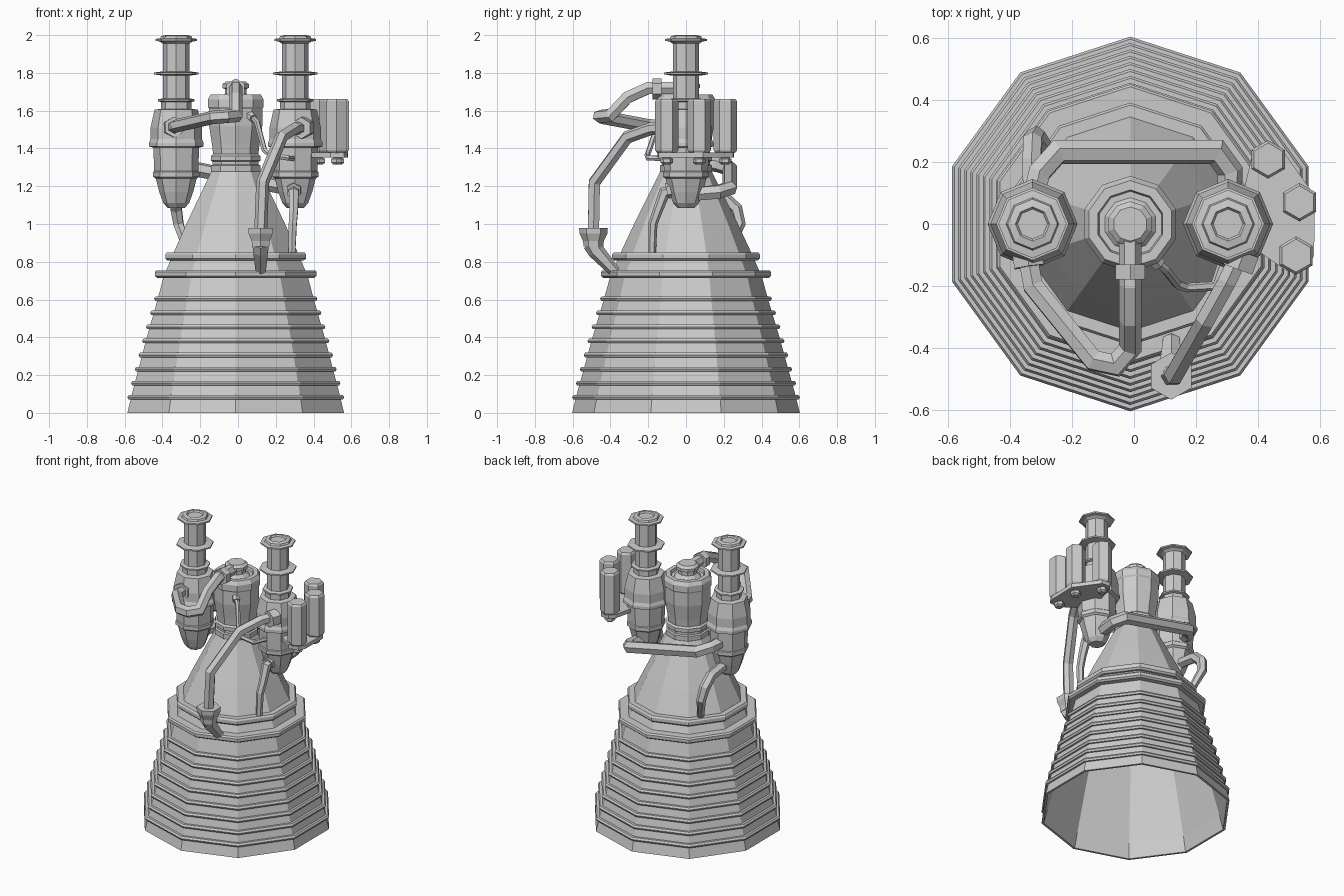
import bpy, bmesh, math
from mathutils import Vector, Quaternion

CX = -0.012  # engine axis


def finish(bm, name):
    bmesh.ops.recalc_face_normals(bm, faces=bm.faces)
    me = bpy.data.meshes.new(name)
    bm.to_mesh(me)
    bm.free()
    ob = bpy.data.objects.new(name, me)
    bpy.context.collection.objects.link(ob)
    return ob


def lathe(name, profile, sides, x=CX, y=0.0, closed=False):
    """Revolve (radius, z) points about a vertical axis, a corner facing +y."""
    bm = bmesh.new()
    rings = []
    for r, z in profile:
        rings.append([bm.verts.new((x + r * math.cos(math.pi / 2 + i * math.tau / sides),
                                    y + r * math.sin(math.pi / 2 + i * math.tau / sides), z))
                      for i in range(sides)])
    pairs = list(zip(rings, rings[1:]))
    if closed:
        pairs.append((rings[-1], rings[0]))
    for a, b in pairs:
        for i in range(sides):
            j = (i + 1) % sides
            bm.faces.new((a[i], a[j], b[j], b[i]))
    if not closed:
        bm.faces.new(rings[0])
        bm.faces.new(rings[-1])
    return finish(bm, name)


def tube(name, pts, radius, sides=6):
    """Sweep a polygon along a path with mitred corners; radius may be a list."""
    pts = [Vector(p) for p in pts]
    n = len(pts)
    rad = radius if isinstance(radius, list) else [radius] * n
    dirs = [(b - a).normalized() for a, b in zip(pts, pts[1:])]
    d = dirs[0]
    up = Vector((0, 0, 1)) if abs(d.z) < 0.9 else Vector((0, 1, 0))
    u = (up - d * up.dot(d)).normalized()
    bm = bmesh.new()
    rings = []
    for k in range(n):
        d_in, d_out = dirs[max(k - 1, 0)], dirs[min(k, n - 2)]
        t = (d_in + d_out).normalized()
        v = d_in.cross(u)
        ring = []
        for i in range(sides):
            a = i * math.tau / sides
            o = (u * math.cos(a) + v * math.sin(a)) * rad[k]
            o -= d_in * (o.dot(t) / d_in.dot(t))  # slide onto the mitre plane
            ring.append(bm.verts.new(pts[k] + o))
        rings.append(ring)
        u = d_in.rotation_difference(d_out) @ u
    for a, b in zip(rings, rings[1:]):
        for i in range(sides):
            j = (i + 1) % sides
            bm.faces.new((a[i], a[j], b[j], b[i]))
    bm.faces.new(rings[0])
    bm.faces.new(rings[-1])
    return finish(bm, name)


# Nozzle bell: hollow double wall
outer = [(0.603, 0), (0.578, 0.1), (0.55, 0.2), (0.495, 0.4), (0.435, 0.6), (0.402, 0.72),
         (0.345, 0.85), (0.275, 1.0), (0.135, 1.28)]
inner = [(r - 0.015, z) for r, z in reversed(outer)]
lathe("nozzle_bell", outer + inner, 10, closed=True)


def wall(z):
    for (r0, z0), (r1, z1) in zip(outer, outer[1:]):
        if z0 <= z <= z1:
            return r0 + (r1 - r0) * (z - z0) / (z1 - z0)


# Stiffening hoops
for i in range(8):
    z = 0.083 + i * 0.0745
    w = wall(z)
    lathe(f"nozzle_hoop_{i}", [(w - 0.01, z - 0.012), (w + 0.015, z - 0.012), (w + 0.021, z),
                               (w + 0.013, z + 0.012), (w - 0.01, z + 0.012)], 10, closed=True)

# Two large manifold rings
for i, (z, r, h) in enumerate([(0.735, 0.450, 0.02), (0.828, 0.391, 0.022)]):
    lathe(f"manifold_ring_{i}", [(wall(z) - 0.02, z - h), (r - 0.012, z - h), (r, z - h * 0.5),
                                 (r, z + h * 0.5), (r - 0.008, z + h), (wall(z) - 0.02, z + h)],
          10, closed=True)

# Combustion chamber with stepped injector head
lathe("combustion_chamber",
      [(0.13, 1.26), (0.138, 1.28), (0.138, 1.31), (0.128, 1.315), (0.128, 1.33), (0.138, 1.335),
       (0.138, 1.36), (0.126, 1.37), (0.132, 1.42), (0.148, 1.52), (0.148, 1.61), (0.155, 1.62),
       (0.155, 1.66), (0.14, 1.685), (0.11, 1.685), (0.105, 1.665), (0.085, 1.665), (0.06, 1.69),
       (0.06, 1.715), (0.073, 1.72), (0.073, 1.74), (0.055, 1.755)], 10)

# Twin turbopumps with inlet necks
pump = [(0.045, 1.085), (0.068, 1.11), (0.09, 1.17), (0.108, 1.24), (0.122, 1.25), (0.122, 1.275),
        (0.117, 1.28), (0.121, 1.405), (0.145, 1.41), (0.145, 1.43), (0.136, 1.45), (0.136, 1.51),
        (0.115, 1.605), (0.08, 1.61), (0.08, 1.645), (0.096, 1.65), (0.096, 1.66), (0.07, 1.665),
        (0.07, 1.785), (0.117, 1.792), (0.117, 1.802), (0.07, 1.808), (0.07, 1.955), (0.085, 1.965),
        (0.11, 1.97), (0.11, 1.98), (0.085, 1.983), (0.08, 1.995), (0.055, 2.0), (0.048, 1.99)]
for side, s in (("left", -1), ("right", 1)):
    lathe(f"{side}_turbopump", pump, 8, x=CX + s * 0.315)

# Cluster of three hexagonal canisters, each with a bolt below
for i, (x, y) in enumerate([(0.432, 0.208), (0.533, 0.07), (0.522, -0.102)]):
    lathe(f"canister_{i}", [(0.05, 1.375), (0.062, 1.39), (0.062, 1.65), (0.053, 1.662)], 6, x, y)
    lathe(f"canister_bolt_{i}", [(0.02, 1.315), (0.033, 1.325), (0.033, 1.345), (0.022, 1.35),
                                 (0.022, 1.365)], 6, x, y)

# Mounting plate under the canisters
bm = bmesh.new()
f = bm.faces.new([bm.verts.new((x, y, 1.352)) for x, y in
                  [(0.34, 0.05), (0.36, -0.06), (0.49, -0.15), (0.56, -0.145), (0.58, -0.1),
                   (0.583, 0.09), (0.47, 0.25), (0.41, 0.255), (0.38, 0.22)]])
ext = bmesh.ops.extrude_face_region(bm, geom=[f])
bmesh.ops.translate(bm, vec=(0, 0, 0.026),
                    verts=[v for v in ext["geom"] if isinstance(v, bmesh.types.BMVert)])
finish(bm, "canister_plate")

# Feed pipe from the left pump over to the injector head
tube("injector_pipe", [(-0.345, -0.09, 1.51), (-0.325, -0.2, 1.52), (-0.13, -0.44, 1.565),
                       (-0.06, -0.455, 1.57), (CX, -0.40, 1.575), (CX, -0.31, 1.67),
                       (CX, -0.2, 1.72), (CX, -0.05, 1.72)], 0.036)
tube("injector_pipe_collar", [(CX, -0.13, 1.715), (CX, -0.178, 1.715)], 0.055)
tube("left_pump_collar", [(-0.345, -0.09, 1.51), (-0.338, -0.138, 1.513)], 0.055)

# Front down pipe from the right pump, with funnel and outlet into the manifold
tube("front_down_pipe", [(0.345, -0.09, 1.51), (0.30, -0.185, 1.505), (0.23, -0.31, 1.46),
                         (0.13, -0.485, 1.22), (0.12, -0.49, 0.96)], 0.034)
tube("right_pump_collar", [(0.355, -0.09, 1.51), (0.335, -0.145, 1.508)], 0.057)
tube("down_pipe_funnel", [(0.12, -0.49, z) for z in (0.98, 0.95, 0.91, 0.88)],
     [0.076, 0.074, 0.055, 0.052])
tube("down_pipe_outlet", [(0.12, -0.495, 0.895), (0.12, -0.475, 0.855), (0.12, -0.375, 0.745)],
     [0.05, 0.044, 0.03])

# Rear crossover pipe joining both pumps
tube("rear_crossover_pipe", [(-0.325, 0.08, 1.325), (-0.305, 0.165, 1.315), (-0.245, 0.232, 1.295),
                             (0.265, 0.232, 1.19), (0.31, 0.17, 1.17), (0.306, 0.05, 1.16)], 0.04)

# Exhaust pipes from the pump bottoms to the bell
tube("left_exhaust_pipe", [(-0.327, 0.04, 1.16), (-0.33, 0.2, 1.14), (-0.327, 0.265, 1.08),
                           (-0.315, 0.285, 1.0), (-0.265, 0.22, 0.85)],
     [0.034, 0.034, 0.034, 0.03, 0.022])
tube("right_exhaust_pipe", [(0.30, -0.03, 1.19), (0.295, -0.115, 1.165), (0.295, -0.15, 1.07),
                            (0.29, -0.175, 1.0), (0.285, -0.18, 0.83)],
     [0.03, 0.03, 0.026, 0.024, 0.02])
tube("right_exhaust_collar", [(0.297, -0.06, 1.185), (0.295, -0.1, 1.175)], 0.042)

# Thin line from the chamber to the right pump
tube("thin_line", [(0.06, -0.11, 1.58), (0.10, -0.145, 1.54), (0.14, -0.195, 1.39),
                   (0.17, -0.205, 1.365), (0.26, -0.2, 1.35), (0.30, -0.08, 1.345)], 0.015)
tube("thin_line_nut", [(0.05, -0.10, 1.585), (0.08, -0.13, 1.56)], 0.024)
